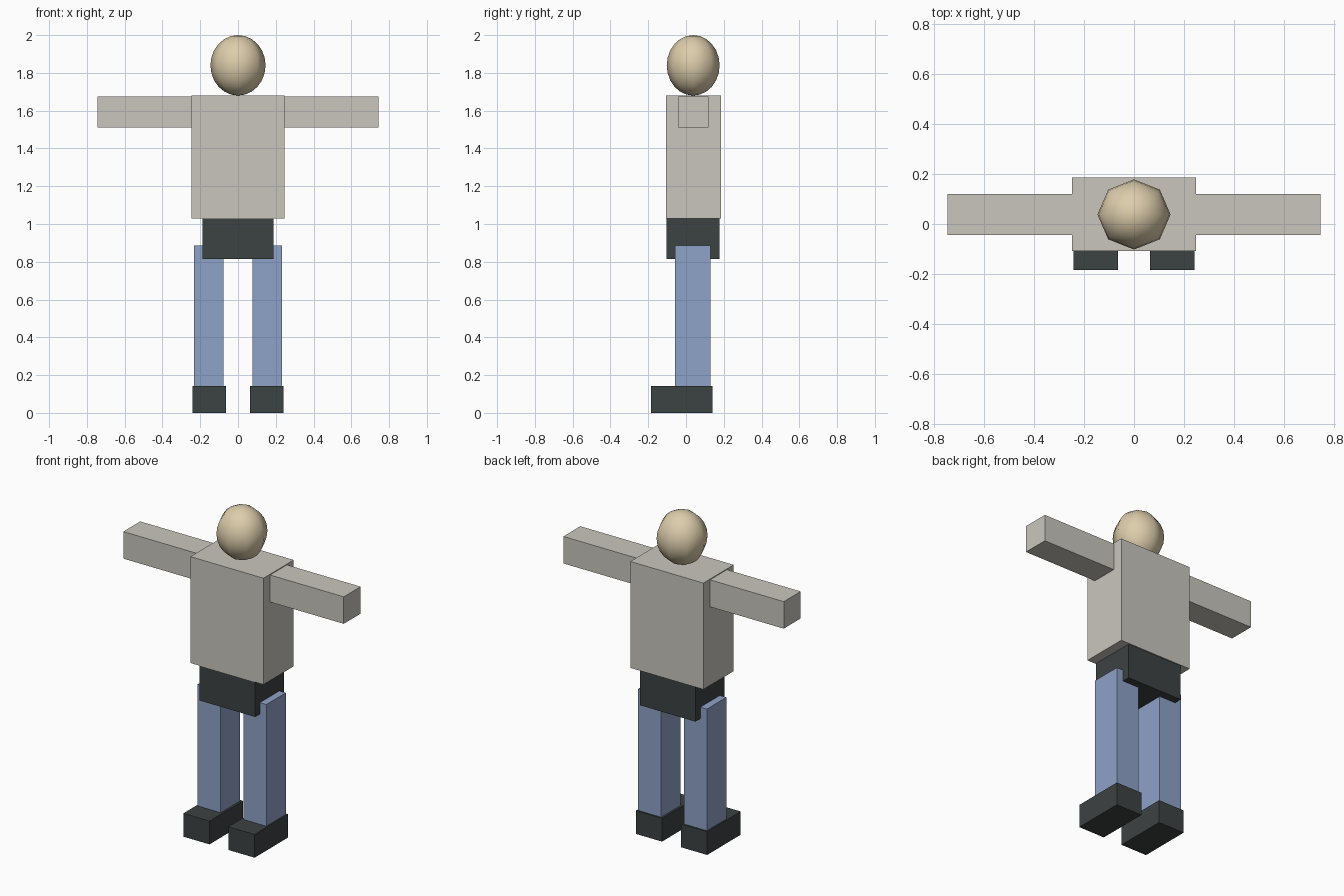
import bpy

if "Cube" in bpy.data.objects:
    bpy.data.objects.remove(bpy.data.objects["Cube"])


def material(name, rgb):
    m = bpy.data.materials.new(name)
    m.diffuse_color = (*rgb, 1)
    m.use_nodes = True
    m.node_tree.nodes["Principled BSDF"].inputs["Base Color"].default_value = m.diffuse_color
    return m


SHIRT = material("shirt grey", (0.59, 0.565, 0.515))
DENIM = material("trouser blue", (0.275, 0.36, 0.578))
DARK = material("dark slate", (0.046, 0.054, 0.055))
SKIN = material("skin tan", (0.72, 0.61, 0.41))


def box(name, x, y, z, mat):
    """Box from (min, max) ranges on each axis."""
    bpy.ops.mesh.primitive_cube_add(size=1, location=[sum(r) / 2 for r in (x, y, z)])
    ob = bpy.context.object
    ob.name = name
    ob.scale = [r[1] - r[0] for r in (x, y, z)]
    bpy.ops.object.transform_apply(location=False, rotation=False, scale=True)
    ob.data.materials.append(mat)
    return ob


# Trunk
box("torso", (-0.247, 0.247), (-0.107, 0.185), (1.03, 1.68), SHIRT)
box("hips", (-0.188, 0.188), (-0.103, 0.178), (0.815, 1.03), DARK)

# Limbs on both sides
for side, s in (("left", 1), ("right", -1)):
    def span(a, b):
        return tuple(sorted((a * s, b * s)))
    box(side + "_arm", span(0.247, 0.745), (-0.043, 0.12), (1.51, 1.675), SHIRT)
    box(side + "_leg", span(0.077, 0.232), (-0.058, 0.13), (0.14, 0.885), DENIM)
    box(side + "_shoe", span(0.064, 0.241), (-0.184, 0.14), (0, 0.142), DARK)

# Head: smooth eight-sided ellipsoid
bpy.ops.mesh.primitive_uv_sphere_add(segments=8, ring_count=12, radius=1,
                                     location=(0, 0.038, 1.84))
head = bpy.context.object
head.name = "head"
head.scale = (0.146, 0.14, 0.16)
bpy.ops.object.transform_apply(location=False, rotation=False, scale=True)
bpy.ops.object.shade_smooth()
head.data.materials.append(SKIN)
